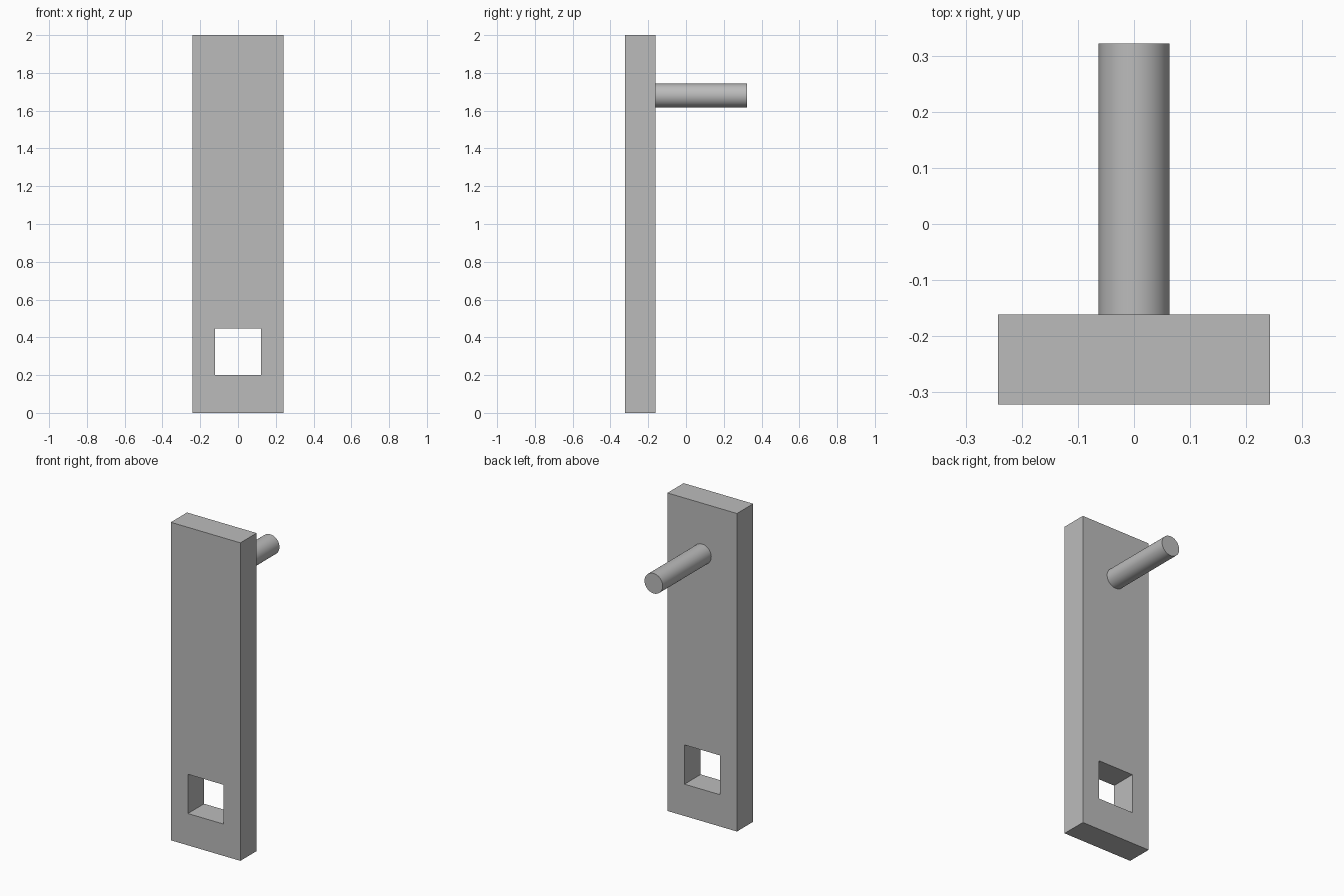
import bpy
import bmesh
from math import pi, radians

if "Cube" in bpy.data.objects:
    bpy.data.objects.remove(bpy.data.objects["Cube"], do_unlink=True)

FRONT, BACK, END = -0.322, -0.161, 0.322

# Single grey material
grey = bpy.data.materials.new("plain grey")
grey.use_nodes = True
colour = (0.5, 0.5, 0.5, 1)
grey.diffuse_color = colour
grey.node_tree.nodes["Principled BSDF"].inputs["Base Color"].default_value = colour


def rect_loop(bm, half_width, bottom, top, y):
    """Four corner vertices of an upright rectangle."""
    corners = [(-half_width, bottom), (half_width, bottom),
               (half_width, top), (-half_width, top)]
    return [bm.verts.new((x, y, z)) for x, z in corners]


def bridge(bm, a, b):
    """Join two four-corner loops with quads."""
    for i in range(4):
        j = (i + 1) % 4
        bm.faces.new((a[i], a[j], b[j], b[i]))


# Upright plate with a square through-hole
bm = bmesh.new()
loops = [rect_loop(bm, 0.242, 0, 2, FRONT), rect_loop(bm, 0.242, 0, 2, BACK),
         rect_loop(bm, 0.123, 0.2, 0.447, BACK), rect_loop(bm, 0.123, 0.2, 0.447, FRONT)]
for i in range(4):
    bridge(bm, loops[i], loops[(i + 1) % 4])
bmesh.ops.recalc_face_normals(bm, faces=bm.faces)
mesh = bpy.data.meshes.new("plate")
bm.to_mesh(mesh)
bm.free()
plate = bpy.data.objects.new("plate", mesh)
bpy.context.collection.objects.link(plate)
plate.data.materials.append(grey)

# Round peg standing out from the back
bpy.ops.mesh.primitive_cylinder_add(
    vertices=64, radius=0.063, depth=END - BACK,
    location=(0, (END + BACK) / 2, 1.68), rotation=(pi / 2, 0, 0))
peg = bpy.context.object
peg.name = "peg"
peg.data.materials.append(grey)
bpy.ops.object.shade_smooth_by_angle(angle=radians(30))
